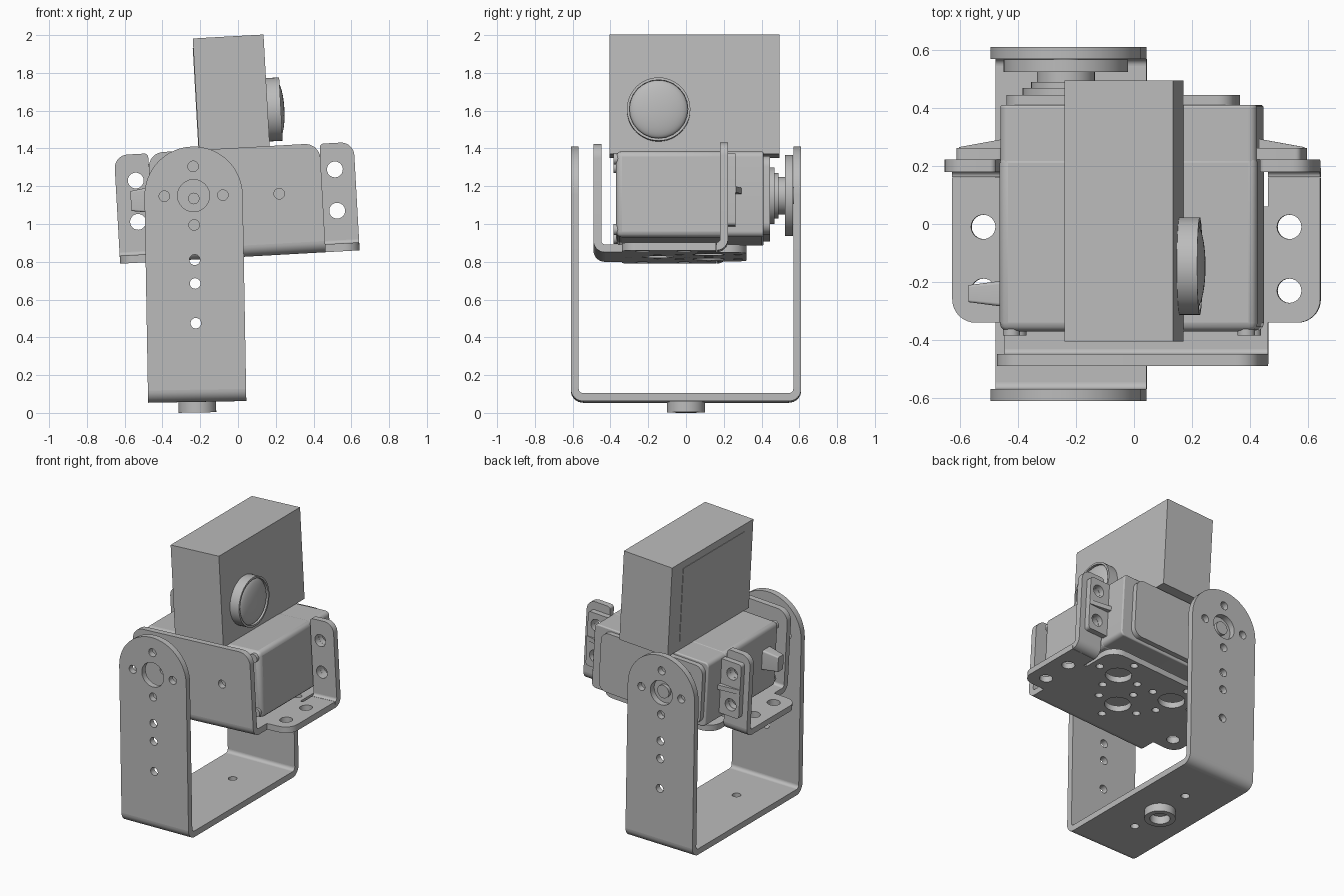
import bpy, bmesh
from math import pi, sin, cos, radians
from mathutils import Matrix, Vector

if "Cube" in bpy.data.objects:
    bpy.data.objects.remove(bpy.data.objects["Cube"])

GREY = (0.5, 0.5, 0.5, 1)
grey = bpy.data.materials.new("plain grey")
grey.use_nodes = True
grey.diffuse_color = GREY
grey.node_tree.nodes["Principled BSDF"].inputs["Base Color"].default_value = GREY

# Both frames pivot on the tilt axis
PIVOT = Matrix.Translation((-0.235, 0, 1.15))
YOKE = PIVOT @ Matrix.Rotation(radians(-1.0), 4, 'Y')
HEAD = PIVOT @ Matrix.Rotation(radians(-3.2), 4, 'Y')
CRADLE = HEAD @ Matrix.Translation((0.2265, 0, 0))
PLACE = {'x': lambda p, q, d: (d, p, q),
         'y': lambda p, q, d: (p, d, q),
         'z': lambda p, q, d: (p, q, d)}
made = []


def circle(p, q, r, n=40):
    return [(p + r * cos(2 * pi * i / n), q + r * sin(2 * pi * i / n)) for i in range(n)]


def rounded(corners):
    """Polygon from (p, q, radius) corners, filleted where radius > 0."""
    out = []
    for i, (p, q, r) in enumerate(corners):
        here = Vector((p, q))
        if not r:
            out.append((p, q))
            continue
        a = (Vector(corners[i - 1][:2]) - here).normalized() * r
        b = (Vector(corners[(i + 1) % len(corners)][:2]) - here).normalized() * r
        for k in range(9):
            t = k / 8 * pi / 2
            out.append(tuple(here + a * (1 - sin(t)) + b * (1 - cos(t))))
    return out


def rect(p0, p1, q0, q1, r=0):
    return rounded([(p0, q0, r), (p1, q0, r), (p1, q1, r), (p0, q1, r)])


def slab(name, frame, axis, d0, d1, outline, holes=(), bevel=0):
    """Flat outline with round holes, extruded from d0 to d1 along an axis."""
    curve = bpy.data.curves.new(name, 'CURVE')
    curve.dimensions, curve.fill_mode = '2D', 'BOTH'
    curve.extrude = (d1 - d0) / 2
    for loop in [outline] + [circle(*h, n=24) for h in holes]:
        spline = curve.splines.new('POLY')
        spline.points.add(len(loop) - 1)
        for pt, (p, q) in zip(spline.points, loop):
            pt.co = (p, q, 0, 1)
        spline.use_cyclic_u = True
    temp = bpy.data.objects.new(name, curve)
    mesh = bpy.data.meshes.new_from_object(temp)
    bpy.data.objects.remove(temp)
    bm = bmesh.new()
    bm.from_mesh(mesh)
    for v in bm.verts:
        v.co = PLACE[axis](v.co.x, v.co.y, v.co.z + (d0 + d1) / 2)
    bmesh.ops.remove_doubles(bm, verts=bm.verts, dist=1e-5)
    bmesh.ops.dissolve_limit(bm, angle_limit=0.01, verts=bm.verts, edges=bm.edges) if bevel else None
    bmesh.ops.recalc_face_normals(bm, faces=bm.faces)
    bm.to_mesh(mesh)
    bm.free()
    obj = finish(name, mesh, frame)
    if bevel:
        mod = obj.modifiers.new("soft edges", 'BEVEL')
        mod.width, mod.segments = bevel, 3
    return obj


def finish(name, mesh, frame):
    mesh.materials.clear()
    mesh.materials.append(grey)
    obj = bpy.data.objects.new(name, mesh)
    bpy.context.collection.objects.link(obj)
    obj.matrix_world = frame
    made.append(obj)
    return obj


def fold(name, frame, x0, x1, side, y, z, radius, t):
    """Quarter bend joining a floor at height z to a wall whose outside is at y."""
    arc = [i / 8 * pi / 2 for i in range(9)]
    ring = [(y + side * (r * cos(a) - radius), z + radius - r * sin(a))
            for r, angles in ((radius, arc), (radius - t, arc[::-1])) for a in angles]
    slab(name, frame, 'x', x0, x1, ring)


# U-shaped yoke
T, BEND, W, REACH, FLOOR = 0.042, 0.065, 0.26, 0.61, -1.092
leg = [(-W, FLOOR + BEND), (W, FLOOR + BEND)]
leg += [(W * cos(i * pi / 32), W * sin(i * pi / 32)) for i in range(33)]
leg_holes = [(0, 0, 0.085)] + [(0.155 * cos(i * pi / 2), 0.155 * sin(i * pi / 2), 0.028) for i in range(4)]
leg_holes += [(0, q, 0.028) for q in (-0.34, -0.465, -0.675)]
for side, label in ((-1, "front"), (1, "back")):
    inner, outer = sorted((side * REACH, side * (REACH - T)))
    slab("yoke_leg_" + label, YOKE, 'y', inner, outer, leg, leg_holes)
    fold("yoke_bend_" + label, YOKE, -W, W, side, side * REACH, FLOOR, BEND, T)
slab("yoke_floor", YOKE, 'z', FLOOR, FLOOR + T, rect(-W, W, BEND - REACH, REACH - BEND),
     [(0, -0.25, 0.028), (0, 0.25, 0.028)])
slab("mounting_collar", YOKE, 'z', -1.148, FLOOR, circle(0, 0, 0.1), [(0, 0, 0.065)])

# Cradle floor with ears and hole pattern
half = [(0.455, -0.43, 0), (0.455, -0.34, 0), (0.635, -0.34, 0.08), (0.635, 0.16, 0), (0.455, 0.16, 0),
        (0.455, 0.06, 0), (0.435, 0.06, 0), (0.435, 0.32, 0.1)]
floor = half + [(-p, q, r) for p, q, r in reversed(half)]
holes = [(s * 0.528, q, 0.042) for s in (-1, 1) for q in (-0.01, -0.23)]
for p, q in ((0, -0.15), (0.22, 0.12), (-0.22, 0.12)):
    holes.append((p, q, 0.085))
    holes += [(p + 0.155 * cos(i * pi / 2), q + 0.155 * sin(i * pi / 2), 0.025) for i in range(4)]
slab("cradle_floor", CRADLE, 'z', -0.338, -0.296, rounded(floor), holes)

# Cradle front wall and rear ear walls
slab("cradle_front_wall", CRADLE, 'y', -0.49, -0.448,
     rounded([(-0.455, -0.278, 0), (0.455, -0.278, 0), (0.455, 0.24, 0.08), (-0.455, 0.24, 0.08)]),
     [(-0.2265, -0.015, 0.028), (0.2265, -0.015, 0.028)])
fold("cradle_front_bend", CRADLE, -0.455, 0.455, -1, -0.49, -0.338, 0.06, T)
for s, label in ((-1, "right"), (1, "left")):
    x0, x1 = sorted((s * 0.455, s * 0.635))
    bolts = [(s * 0.528, 0.097, 0.042), (s * 0.528, -0.122, 0.042)]
    slab("ear_wall_" + label, CRADLE, 'y', 0.18, 0.222,
         rounded([(s * 0.455, -0.278, 0), (s * 0.635, -0.278, 0), (s * 0.635, 0.237, 0.07),
                  (s * 0.455, 0.237, 0.02)]), bolts)
    fold("ear_bend_" + label, CRADLE, x0, x1, 1, 0.222, -0.338, 0.06, T)
    # Motor mounting tab with stiffening rib
    x0, x1 = sorted((s * 0.43, s * 0.595))
    slab("motor_tab_" + label, CRADLE, 'y', 0.223, 0.262, rect(x0, x1, -0.205, 0.18, 0.02), bolts)
    slab("tab_rib_" + label, CRADLE, 'z', -0.028, 0.004,
         [(s * 0.43, 0.25), (s * 0.595, 0.25), (s * 0.595, 0.265), (s * 0.43, 0.295)])
    # Case screws
    for z in (-0.215, 0.16):
        slab("case_screw_" + label, CRADLE, 'y', -0.385, -0.36, circle(s * 0.405, z, 0.03, 20))

# Motor case
slab("motor_case", CRADLE, 'y', -0.37, 0.24, rect(-0.445, 0.445, -0.257, 0.2), bevel=0.03)
slab("gear_case", CRADLE, 'y', 0.2, 0.41, rect(-0.443, 0.443, -0.255, 0.198, 0.03), bevel=0.008)
slab("gear_case_lid", CRADLE, 'y', 0.4, 0.445, rect(-0.425, 0.365, -0.235, 0.18, 0.06))
cable = slab("cable_outlet", CRADLE, 'x', -0.56, -0.44, rect(-0.285, -0.195, -0.08, 0.06, 0.012))
for v in cable.data.vertices:
    if v.co.x < -0.5:
        v.co.y = -0.24 + (v.co.y + 0.24) * 0.65
        v.co.z = -0.01 + (v.co.z + 0.01) * 0.75

# Output shaft and horn
for name, r, y0, y1 in (("shaft_boss", 0.15, 0.43, 0.468), ("shaft_step", 0.12, 0.46, 0.49),
                        ("shaft", 0.1, 0.48, 0.53), ("horn_disc", 0.215, 0.523, 0.567),
                        ("horn_screw", 0.045, 0.56, 0.59)):
    slab(name, HEAD, 'y', y0, y1, circle(0, 0, r, 48))

# Sensor box with lens and rear panel
slab("sensor_box", HEAD, 'y', -0.405, 0.495, rect(0.042, 0.417, 0.198, 0.831))
slab("rear_panel", HEAD, 'x', 0.039, 0.043, rect(-0.31, 0.37, 0.25, 0.78))
slab("lens_ring", HEAD, 'x', 0.41, 0.487, circle(-0.145, 0.432, 0.168, 48), [(-0.145, 0.432, 0.155)])
bm = bmesh.new()
bmesh.ops.create_uvsphere(bm, u_segments=48, v_segments=24, radius=0.154)
bmesh.ops.scale(bm, vec=(1, 1, 0.25), verts=bm.verts)
bmesh.ops.rotate(bm, matrix=Matrix.Rotation(pi / 2, 3, 'Y'), verts=bm.verts)
bmesh.ops.translate(bm, vec=(0.467, -0.145, 0.432), verts=bm.verts)
lens = bpy.data.meshes.new("lens")
bm.to_mesh(lens)
bm.free()
finish("lens", lens, HEAD)

# Smooth curved sides, keep edges sharp
bpy.ops.object.select_all(action='DESELECT')
for obj in made:
    obj.select_set(True)
bpy.context.view_layer.objects.active = made[0]
bpy.ops.object.shade_smooth_by_angle(angle=radians(30))
